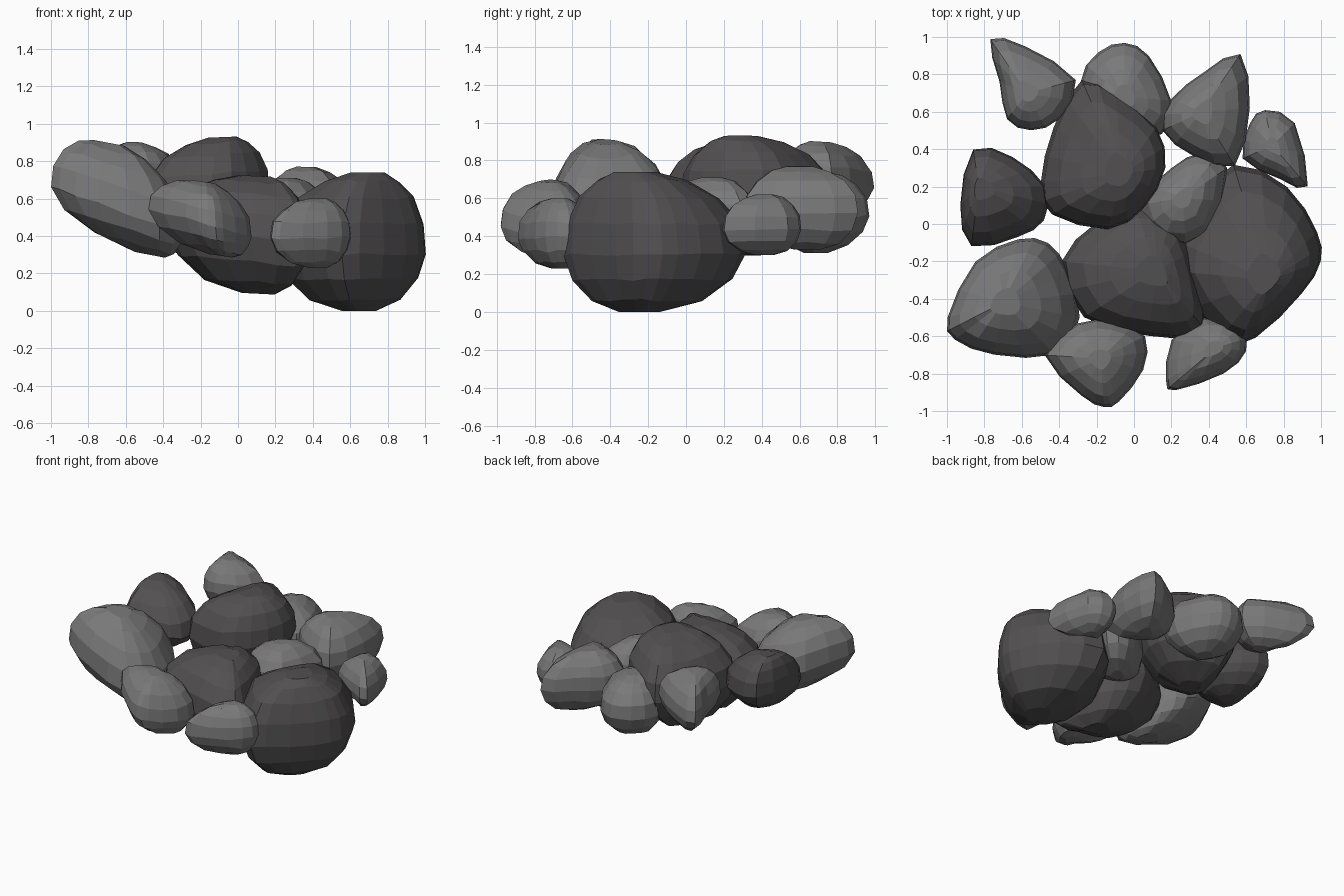
import bpy, bmesh, math, random
from mathutils import Vector

if "Cube" in bpy.data.objects:
    bpy.data.objects.remove(bpy.data.objects["Cube"])

random.seed(4)


def material(name, rgb):
    m = bpy.data.materials.new(name)
    m.diffuse_color = (*rgb, 1)
    m.use_nodes = True
    m.node_tree.nodes["Principled BSDF"].inputs["Base Color"].default_value = m.diffuse_color
    return m


DARK = material("dark_stone", (0.085, 0.08, 0.082))
LIGHT = material("light_stone", (0.19, 0.19, 0.19))
LATS = [-77, -53, -29, -6, 18, 40, 60, 77]


# Faceted boulder: plan outline at a tilted waist, closing to a top and a bottom
def boulder(name, mat, outline, waist, top, bottom, tilt=(0, 0)):
    pts = [Vector(p) for p in outline]
    slope = Vector(tilt)
    n = len(pts)
    mid = sum(pts, Vector((0, 0))) / n
    loop = []
    for i in range(n):
        a, b, c, d = (pts[(i + k) % n] for k in (-1, 0, 1, 2))
        loop += [b, (9 * b + 9 * c - a - d) / 16]
    bm = bmesh.new()
    rings = []
    for lat in LATS:
        ang = math.radians(lat)
        r = math.cos(ang)
        s = abs(math.sin(ang)) / math.sin(math.radians(77))
        apex = Vector(top if lat > 0 else bottom)
        ring = []
        for p in loop:
            z = waist + slope.dot(p - mid)
            q = apex.xy.lerp(p, r)
            cap = apex.z + 0.5 * slope.dot(q - apex.xy)
            j = random.uniform(-0.008, 0.008) if abs(lat) < 70 else 0
            ring.append(bm.verts.new((q.x, q.y, z + (cap - z) * s + j)))
        rings.append(ring)
    m = len(loop)
    for lo, hi in zip(rings, rings[1:]):
        for i in range(m):
            k = (i + 1) % m
            bm.faces.new((lo[i], lo[k], hi[k], hi[i]))
    bm.faces.new(rings[0])
    bm.faces.new(rings[-1])
    bmesh.ops.recalc_face_normals(bm, faces=bm.faces)
    me = bpy.data.meshes.new(name)
    bm.to_mesh(me)
    bm.free()
    me.materials.append(mat)
    bpy.context.collection.objects.link(bpy.data.objects.new(name, me))


# Large dark boulders
boulder("right_boulder", DARK,
        [(.53, .32), (.82, .2), (.98, -.04), (1, -.2), (.9, -.37), (.65, -.61),
         (.46, -.61), (.2, -.25), (.3, .06)],
        .34, (.72, -.3, .74), (.66, -.27, 0))
boulder("centre_boulder", DARK,
        [(0, .12), (.2, .05), (.31, -.15), (.38, -.48), (.33, -.6), (.08, -.6),
         (-.27, -.5), (-.39, -.2), (-.2, .01)],
        .43, (.12, -.25, .72), (.14, -.25, .09), (-.1, 0))
boulder("back_boulder", DARK,
        [(-.28, .77), (-.1, .7), (.12, .52), (.17, .3), (.05, .08), (-.14, -.03),
         (-.44, .05), (-.5, .22), (-.43, .52)],
        .64, (-.06, .27, .93), (-.25, .3, .3), (.08, 0))
boulder("left_boulder", DARK,
        [(-.86, .4), (-.65, .36), (-.47, .2), (-.48, .02), (-.62, -.07),
         (-.87, -.12), (-.93, .1)],
        .63, (-.83, .2, .89), (-.72, .12, .47), (-.1, .1))

# Lighter stones around and between them
boulder("front_left_stone", LIGHT,
        [(-.62, -.08), (-.46, -.1), (-.35, -.25), (-.29, -.5), (-.42, -.7),
         (-.75, -.7), (-.96, -.62), (-1, -.5), (-.85, -.2)],
        .56, (-.7, -.42, .9), (-.42, -.4, .29), (-.38, 0))
boulder("front_stone", LIGHT,
        [(-.48, -.7), (-.3, -.53), (-.1, -.52), (.06, -.6), (.05, -.78),
         (-.08, -.95), (-.16, -.98), (-.28, -.92)],
        .48, (-.18, -.72, .69), (-.06, -.75, .29), (-.28, 0))
boulder("front_right_stone", LIGHT,
        [(.2, -.62), (.38, -.5), (.57, -.55), (.6, -.68), (.48, -.8),
         (.22, -.89), (.17, -.84)],
        .41, (.44, -.66, .6), (.44, -.66, .23))
boulder("back_left_stone", LIGHT,
        [(-.77, .99), (-.58, .95), (-.31, .77), (-.4, .56), (-.55, .5),
         (-.68, .56), (-.72, .76)],
        .71, (-.57, .7, .9), (-.5, .72, .52), (0, -.12))
boulder("back_stone", LIGHT,
        [(-.05, .97), (.08, .9), (.2, .66), (.15, .48), (-.15, .45),
         (-.29, .75), (-.19, .92)],
        .53, (-.05, .68, .74), (-.05, .68, .31))
boulder("back_right_stone", LIGHT,
        [(.57, .91), (.62, .62), (.54, .31), (.32, .36), (.15, .5), (.2, .67),
         (.37, .81)],
        .55, (.36, .6, .77), (.44, .65, .33), (-.05, 0))
boulder("right_stone", LIGHT,
        [(.7, .61), (.86, .54), (.93, .2), (.78, .24), (.58, .35), (.62, .54)],
        .45, (.74, .42, .62), (.74, .42, .3))
boulder("middle_stone", LIGHT,
        [(.02, .1), (.2, .3), (.36, .38), (.5, .3), (.4, -.05), (.15, -.1)],
        .5, (.26, .14, .71), (.26, .14, .28))
